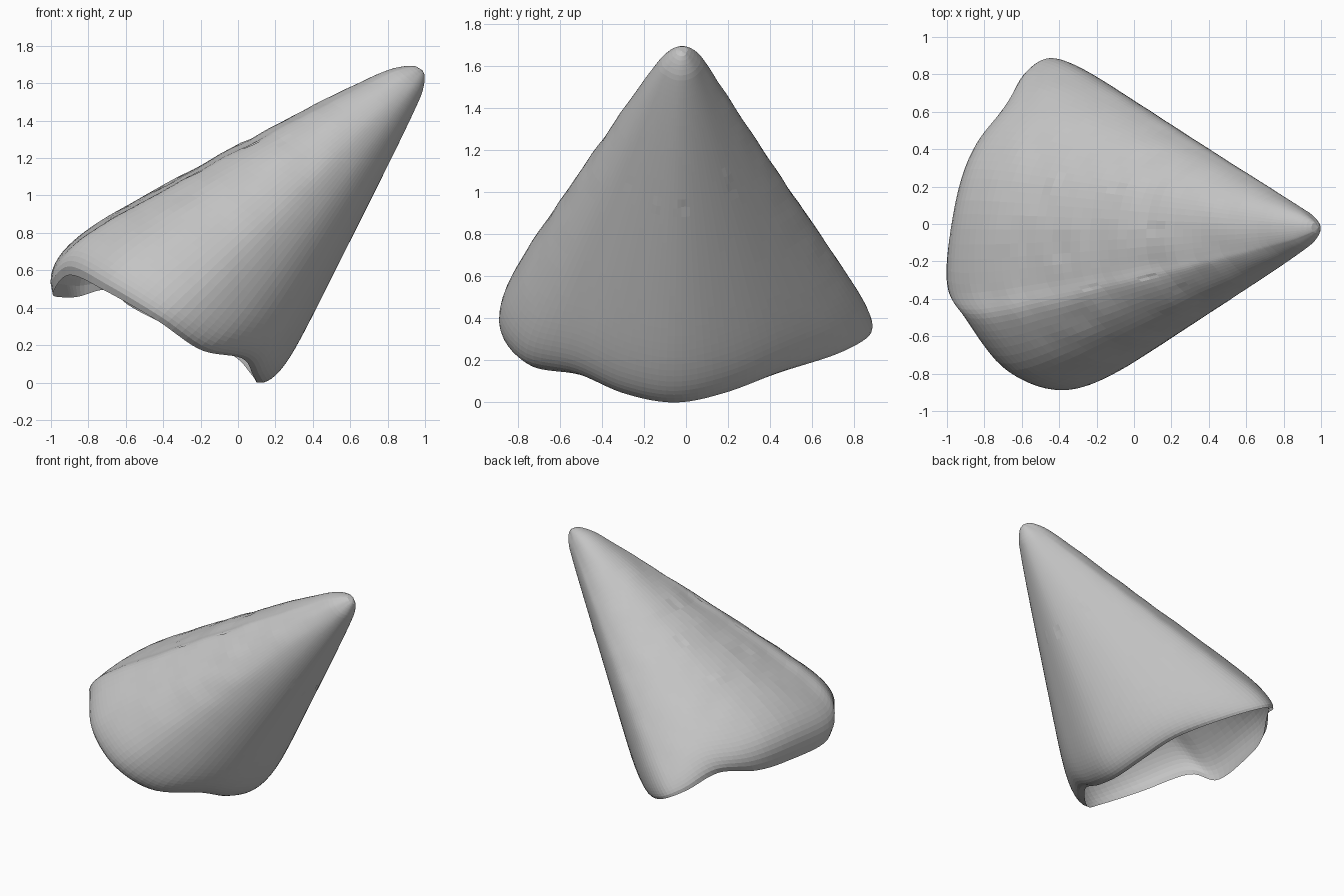
import bpy, bmesh, random
from mathutils import Vector, noise

cube = bpy.data.objects.get("Cube")
if cube:
    bpy.data.objects.remove(cube, do_unlink=True)

random.seed(4)
SEGMENTS, RINGS = 104, 52
TIP = Vector((0.985, -0.02, 1.67))

# Open rim of the shell: x, y, z and how far its flank bulges outward
RIM = [
    (0.10, -0.05, 0.00, 0.11), (0.08, -0.28, 0.04, 0.11),
    (0.02, -0.50, 0.13, 0.11), (-0.20, -0.74, 0.175, 0.11),
    (-0.43, -0.86, 0.33, 0.105), (-0.70, -0.75, 0.485, 0.14),
    (-0.90, -0.48, 0.575, 0.18), (-0.99, -0.28, 0.475, 0.235),
    (-0.93, 0.10, 0.455, 0.26), (-0.85, 0.36, 0.46, 0.23),
    (-0.70, 0.60, 0.495, 0.15), (-0.58, 0.81, 0.41, 0.08),
    (-0.43, 0.88, 0.33, 0.045), (-0.22, 0.73, 0.235, 0.05),
    (-0.02, 0.44, 0.14, 0.08), (0.07, 0.18, 0.045, 0.10),
]


def rim_point(u):
    """Closed smooth curve through the rim points."""
    n = len(RIM)
    i, t = int(u * n), u * n % 1
    a, b, c, d = (Vector(RIM[(i + k) % n]) for k in (-1, 0, 1, 2))
    p = b + (c - a) * t / 2 + (a - b * 2.5 + c * 2 - d / 2) * t**2 \
        + ((b - c) * 3 + d - a) / 2 * t**3
    return p.xyz, p.w


center = sum((Vector(p[:3]) for p in RIM), Vector()) / len(RIM)


def shell_point(u, s):
    """Point on the flank running from the tip (s=0) to the rim (s=1)."""
    edge, bulge = rim_point(u)
    run = edge - TIP
    along = run.normalized()
    out = edge - center
    out = (out - along * out.dot(along)).normalized()
    swell = bulge * s**0.5 * (1 - s**16) ** 0.6
    blunt = 0.035 * min(1, (s / 0.06) ** 0.5) * (1 - s) ** 2
    p = TIP + run * s + out * (swell + blunt)
    # Faint weathering, strongest on the upper slope
    rough = 0.01 * max(0, out.z) * s * (1 - s) * 4
    return p + out * rough * noise.noise(p * 7)


# Pointed shell, open underneath
bm = bmesh.new()
tip = bm.verts.new(TIP)
rings = []
for r in range(1, RINGS + 1):
    q = r / RINGS
    s = q * q * (3 - 2 * q) * 0.6 + q * 0.4
    rings.append([bm.verts.new(shell_point(k / SEGMENTS, s)) for k in range(SEGMENTS)])

for k in range(SEGMENTS):
    n = (k + 1) % SEGMENTS
    bm.faces.new((tip, rings[0][n], rings[0][k]))
    for upper, lower in zip(rings, rings[1:]):
        bm.faces.new((upper[k], upper[n], lower[n], lower[k]))

# Small chips on the upper slope
for ring in rings[20:44]:
    for v in ring:
        if abs(v.co.y + 0.05) < 0.3 and v.co.z > 0.9 and random.random() < 0.05:
            v.co.z += random.uniform(-0.008, 0.008)

bmesh.ops.recalc_face_normals(bm, faces=bm.faces)
if sum((f.normal.dot(f.calc_center_median() - center) for f in bm.faces)) < 0:
    bmesh.ops.reverse_faces(bm, faces=bm.faces)

mesh = bpy.data.meshes.new("pointed_shell")
bm.to_mesh(mesh)
bm.free()

grey = bpy.data.materials.new("plain_grey")
grey.use_nodes = True
color = (0.55, 0.55, 0.55, 1)
grey.diffuse_color = color
grey.node_tree.nodes["Principled BSDF"].inputs["Base Color"].default_value = color
mesh.materials.append(grey)

shell = bpy.data.objects.new("pointed_shell", mesh)
bpy.context.collection.objects.link(shell)
